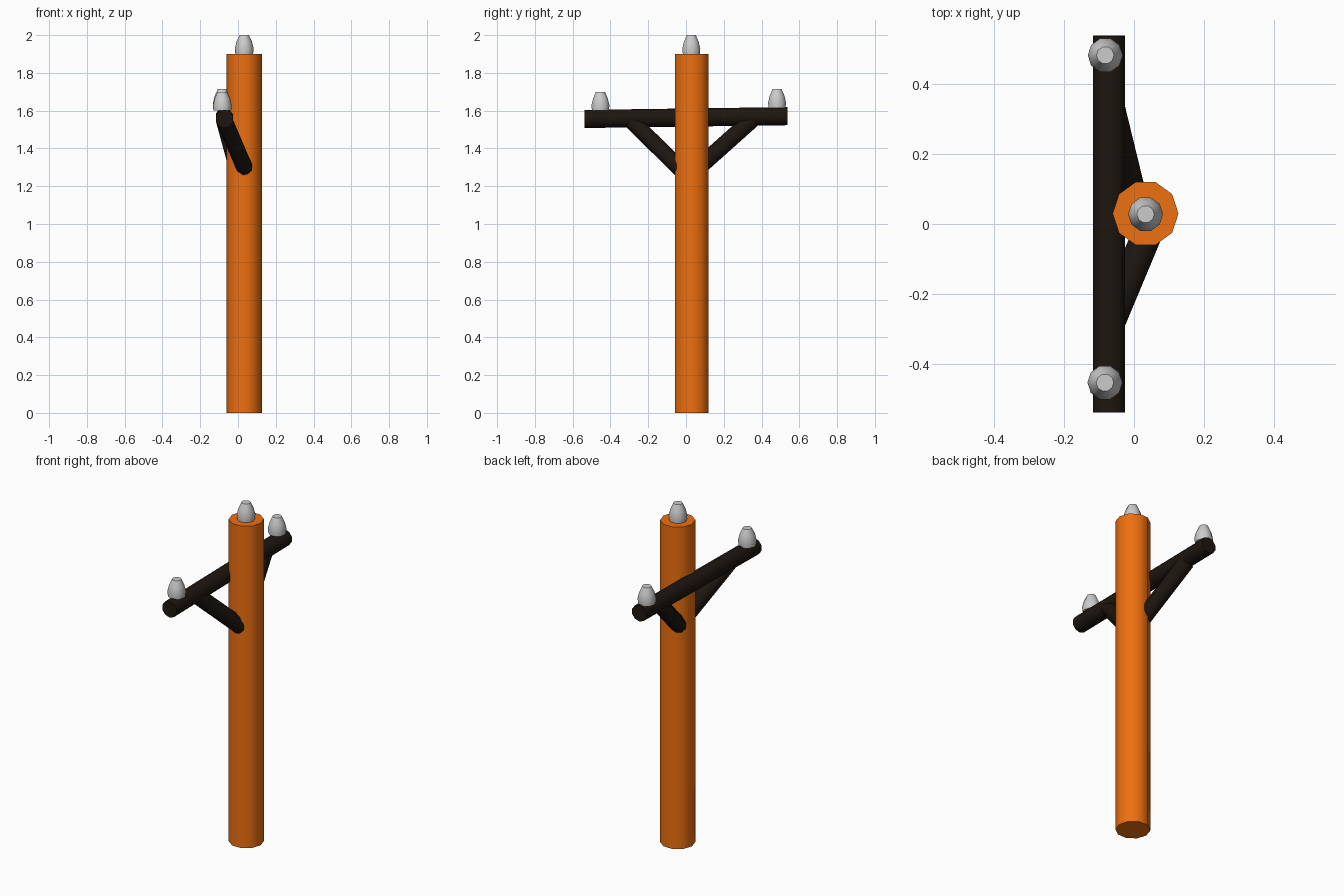
import bpy, math
from mathutils import Vector

if "Cube" in bpy.data.objects:
    bpy.data.objects.remove(bpy.data.objects["Cube"])

SIDES = 10


def material(name, rgb):
    m = bpy.data.materials.new(name)
    m.diffuse_color = (*rgb, 1)
    m.use_nodes = True
    m.node_tree.nodes["Principled BSDF"].inputs["Base Color"].default_value = m.diffuse_color
    return m


def smooth(obj):
    # smooth round sides, sharp end caps
    bpy.ops.object.select_all(action='DESELECT')
    obj.select_set(True)
    bpy.context.view_layer.objects.active = obj
    bpy.ops.object.shade_smooth_by_angle(angle=math.radians(50))


def rod(name, start, end, radius, mat):
    a, b = Vector(start), Vector(end)
    axis = b - a
    bpy.ops.mesh.primitive_cylinder_add(vertices=SIDES, radius=radius,
                                        depth=axis.length, location=(a + b) / 2)
    obj = bpy.context.object
    obj.name = name
    obj.rotation_euler = axis.to_track_quat('Z', 'Y').to_euler()
    obj.data.materials.append(mat)
    smooth(obj)
    return obj


def insulator(name, location):
    # lathed cap: (radius, height) profile
    profile = [(0.047, 0), (0.05, 0.028), (0.041, 0.065), (0.025, 0.1)]
    verts = [(r * math.cos(2 * math.pi * i / SIDES), r * math.sin(2 * math.pi * i / SIDES), z)
             for r, z in profile for i in range(SIDES)]
    faces = [(k * SIDES + i, k * SIDES + (i + 1) % SIDES,
              (k + 1) * SIDES + (i + 1) % SIDES, (k + 1) * SIDES + i)
             for k in range(len(profile) - 1) for i in range(SIDES)]
    top = (len(profile) - 1) * SIDES
    faces += [tuple(reversed(range(SIDES))), tuple(range(top, top + SIDES))]
    mesh = bpy.data.meshes.new(name)
    mesh.from_pydata(verts, [], faces)
    obj = bpy.data.objects.new(name, mesh)
    obj.location = location
    bpy.context.collection.objects.link(obj)
    smooth(obj)


orange = material("orange_wood", (0.85, 0.16, 0.005))
dark = material("dark_wood", (0.012, 0.008, 0.005))

# Upright pole, with corners pointing along x
pole = rod("pole", (0.033, 0.03, 0), (0.033, 0.03, 1.9), 0.094, orange)
pole.rotation_euler = (0, 0, math.pi / 2)

# Slightly tilted crossarm and its two diagonal braces
rod("crossarm", (-0.071, -0.538, 1.556), (-0.071, 0.538, 1.571), 0.048, dark)
rod("brace_near", (0.037, -0.03, 1.292), (-0.073, -0.293, 1.55), 0.045, dark)
rod("brace_far", (0.0, 0.05, 1.285), (-0.073, 0.35, 1.553), 0.045, dark)

# Insulators on the pole top and the arm ends
insulator("insulator_top", (0.033, 0.028, 1.9))
insulator("insulator_near", (-0.083, -0.453, 1.6))
insulator("insulator_far", (-0.082, 0.482, 1.614))
